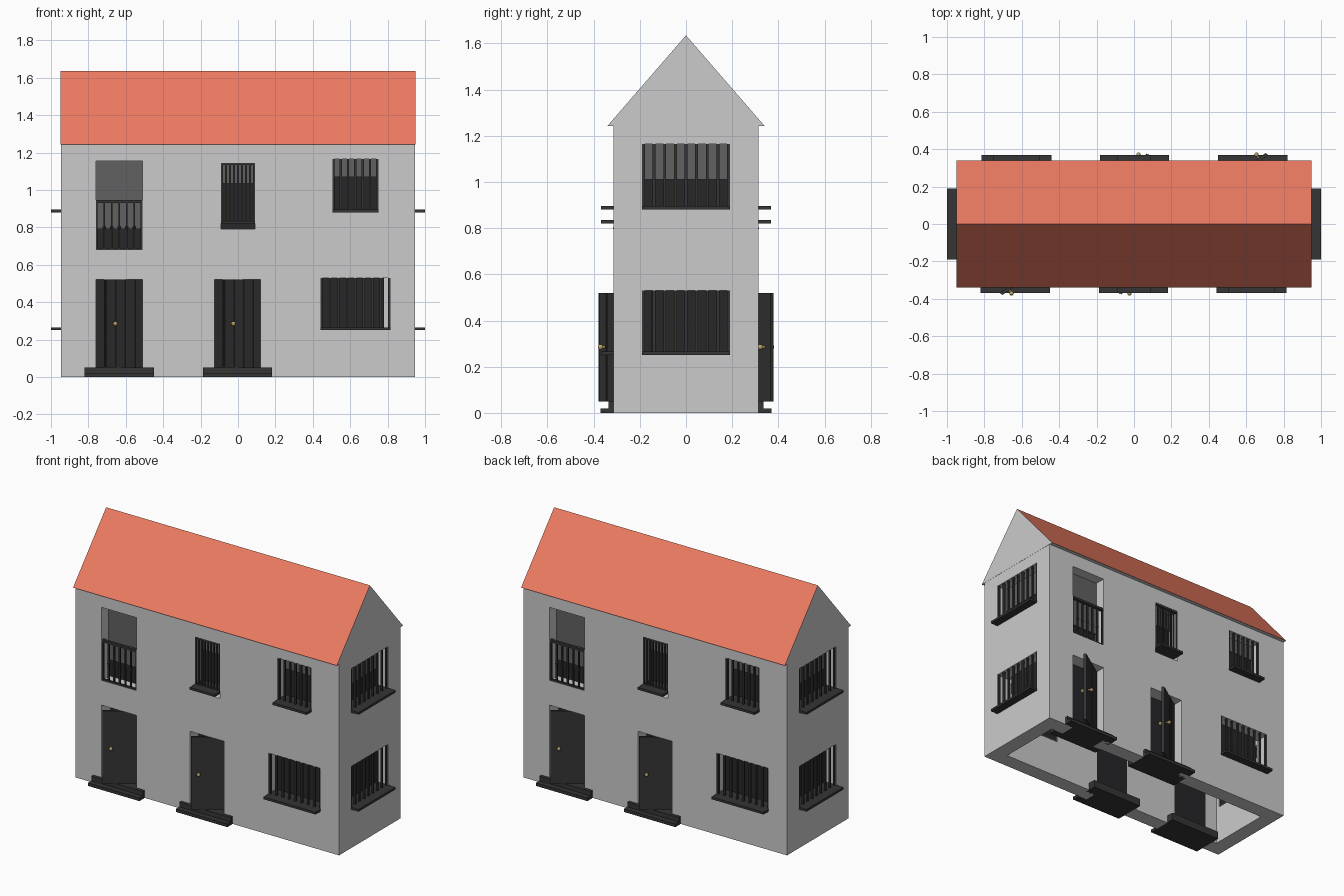
import bpy, bmesh
from math import radians, pi
from mathutils import Matrix, Vector

if "Cube" in bpy.data.objects:
    bpy.data.objects.remove(bpy.data.objects["Cube"])

HX, HY, EAVE, T = 0.947, 0.315, 1.25, 0.1   # half length, half depth, wall top, wall thickness


def material(name, rgb):
    m = bpy.data.materials.new(name)
    m.diffuse_color = (*rgb, 1)
    m.use_nodes = True
    m.node_tree.nodes["Principled BSDF"].inputs["Base Color"].default_value = m.diffuse_color
    return m


RED = material("roof_red", (0.85, 0.2, 0.12))
DARK = material("dark_metal", (0.035, 0.035, 0.037))
GLASS = material("dark_glass", (0.02, 0.02, 0.022))
BLIND = material("blind_grey", (0.12, 0.12, 0.12))
BRASS = material("brass", (0.5, 0.38, 0.15))


def finish(name, bm, mat=None, M=Matrix()):
    bmesh.ops.recalc_face_normals(bm, faces=bm.faces)
    me = bpy.data.meshes.new(name)
    bm.to_mesh(me)
    bm.free()
    ob = bpy.data.objects.new(name, me)
    bpy.context.collection.objects.link(ob)
    ob.matrix_world = M
    if mat:
        me.materials.append(mat)
    return ob


def add_box(bm, x0, x1, y0, y1, z0, z1):
    c = Vector((x0 + x1, y0 + y1, z0 + z1)) / 2
    S = Matrix.Diagonal((x1 - x0, y1 - y0, z1 - z0, 1))
    bmesh.ops.create_cube(bm, size=1, matrix=Matrix.Translation(c) @ S)


def boxes(name, items, mat=None, M=Matrix()):
    bm = bmesh.new()
    for b in items:
        add_box(bm, *b)
    return finish(name, bm, mat, M)


# Each wall frame: local x runs along the wall, local -y points outward, y = 0 is the outer face
def wall_frame(deg, half):
    return Matrix.Rotation(radians(deg), 4, 'Z') @ Matrix.Translation((0, -half, 0))


def bar_boxes(u0, u1, z0, z1, n, w=0.012):
    step = (u1 - u0 - w) / (n - 1)
    return [(u0 + i * step, u0 + i * step + w, 0.004, 0.004 + w, z0, z1) for i in range(n)]


def sill(M, u0, u1, z):
    boxes("window_sill", [(u0, u1, -0.053, T - 0.01, z, z + 0.015)], DARK, M)


def pane(M, u0, u1, z0, z1, blind=None):
    boxes("window_pane", [(u0, u1, T - 0.02, T - 0.01, z0, z1)], GLASS, M)
    if blind:
        boxes("roller_blind", [(u0, u1, T - 0.03, T - 0.02, blind, z1)], BLIND, M)


def barred_window(M, u0, u1, z0, z1, n, blind=None, gap=(0, 0)):
    pane(M, u0 + gap[0], u1 - gap[1], z0, z1, blind)
    boxes("window_bars", bar_boxes(u0, u1, z0, z1, n), DARK, M)
    sill(M, u0, u1, z0)


def small_window(M, u0, u1, z0, z1):
    pane(M, u0, u1, z0, z1, 1.035)
    rails = [(u0, u1, 0.002, 0.018, z1 - 0.012, z1)]
    boxes("narrow_window_bars", bar_boxes(u0, u1, z0 + 0.03, z1, 9, 0.009) + rails, DARK, M)
    sill(M, u0, u1, 0.82)


def balcony(M, u0, u1, z0, z1):
    pane(M, u0, u1, z0, z1, 0.79)
    bars = bar_boxes(u0, u1, z0, 0.935, 7, 0.01)
    rails = [(u0, u1, 0.0, 0.02, 0.93, 0.945), (u0, u1, 0.002, 0.016, z0, z0 + 0.01)]
    boxes("balcony_railing", bars + rails, DARK, M)
    # small beads halfway up the balusters
    bm = bmesh.new()
    for b in bars[1:-1]:
        bmesh.ops.create_uvsphere(bm, u_segments=8, v_segments=6, radius=0.01,
                                  matrix=Matrix.Translation((b[0] + 0.005, 0.009, 0.8)))
    finish("railing_beads", bm, DARK, M)


def door(M, u0, u1, z1):
    w, z0 = u1 - u0, 0.05
    boxes("doorway_backing", [(u0, u1, T - 0.01, T, z0, z1)], GLASS, M)
    mid = (u0 + u1) / 2
    boxes("door_step", [(mid - 0.185, mid + 0.185, -0.055, 0.15, 0, 0.02),
                        (mid - 0.185, mid + 0.185, -0.02, 0.15, 0.02, 0.05)], DARK, M)
    # leaf stands ajar, hinged at the inner right corner
    L = M @ Matrix.Translation((u1, T - 0.012, 0)) @ Matrix.Rotation(radians(34), 4, 'Z')
    planks = [(-w, 0, -0.012, 0, z0, z1)]
    p = w / 4
    planks += [(-w + i * p + 0.004, -w + (i + 1) * p - 0.004, -0.018, -0.012, z0, z1) for i in range(4)]
    boxes("door_leaf", planks, DARK, L)
    bm = bmesh.new()
    bmesh.ops.create_cone(bm, cap_ends=True, segments=12, radius1=0.006, radius2=0.006, depth=0.06,
                          matrix=Matrix.Translation((-0.2, -0.009, 0.285)) @ Matrix.Rotation(pi / 2, 4, 'X'))
    for y in (-0.038, 0.02):
        bmesh.ops.create_uvsphere(bm, u_segments=12, v_segments=8, radius=0.012,
                                  matrix=Matrix.Translation((-0.2, y, 0.285)))
    finish("door_knob", bm, BRASS, L)


# Openings as (left, right, bottom, top) in the wall frame
BALCONY = (-0.76, -0.51, 0.68, 1.155)
NARROW = (-0.09, 0.09, 0.79, 1.145)
UPPER = (0.505, 0.75, 0.88, 1.165)
LOWER = (0.44, 0.815, 0.25, 0.53)
DOORS = [(-0.76, -0.51, 0.0, 0.52), (-0.125, 0.12, 0.0, 0.52)]
SIDE_UP = (-0.19, 0.19, 0.88, 1.165)
SIDE_LOW = (-0.19, 0.19, 0.25, 0.53)

# Walls: open-bottomed shell with the openings cut through
walls = boxes("walls", [(-HX, HX, -HY, HY, 0, EAVE)])
cutters = [boxes("cutter", [(-HX + T, HX - T, -HY + T, HY - T, -0.1, EAVE - 0.03)])]
for deg, half, holes in ((0, HY, [BALCONY, NARROW, UPPER, LOWER] + DOORS), (90, HX, [SIDE_UP, SIDE_LOW])):
    for turn in (0, 180):
        M = wall_frame(deg + turn, half)
        for u0, u1, z0, z1 in holes:
            zb = z0 if z0 > 0 else -0.05
            cutters.append(boxes("cutter", [(u0, u1, -0.05, T + 0.03, zb, z1)], None, M))
bpy.context.view_layer.objects.active = walls
for c in cutters:
    c.hide_render = True
    mod = walls.modifiers.new("cut", 'BOOLEAN')
    mod.operation = 'DIFFERENCE'
    mod.solver = 'EXACT'
    mod.object = c
    bpy.ops.object.modifier_apply(modifier=mod.name)
for c in cutters:
    bpy.data.objects.remove(c, do_unlink=True)

# Roof: triangular prism with red slopes and grey gable ends
bm = bmesh.new()
prof = [(-0.34, 1.243), (0.34, 1.243), (0, 1.635)]
ends = [[bm.verts.new((x, y, z)) for y, z in prof] for x in (-HX - 0.001, HX + 0.001)]
for e in ends:
    bm.faces.new(e)
for i in range(3):
    j = (i + 1) % 3
    f = bm.faces.new((ends[0][i], ends[0][j], ends[1][j], ends[1][i]))
    f.material_index = 1 if i else 0
roof = finish("roof", bm)
roof.data.materials.append(material("gable_grey", (0.8, 0.8, 0.8)))
roof.data.materials.append(RED)

# Fittings, repeated on the opposite wall by a half turn
for turn in (0, 180):
    F = wall_frame(turn, HY)
    balcony(F, *BALCONY)
    small_window(F, *NARROW)
    barred_window(F, *UPPER, 7, 1.07)
    barred_window(F, *LOWER, 9, gap=(0, 0.035))
    for u0, u1, _, z1 in DOORS:
        door(F, u0, u1, z1)
    S = wall_frame(90 + turn, HX)
    barred_window(S, *SIDE_UP, 9, 1.01)
    barred_window(S, *SIDE_LOW, 9, gap=(0.04, 0))
